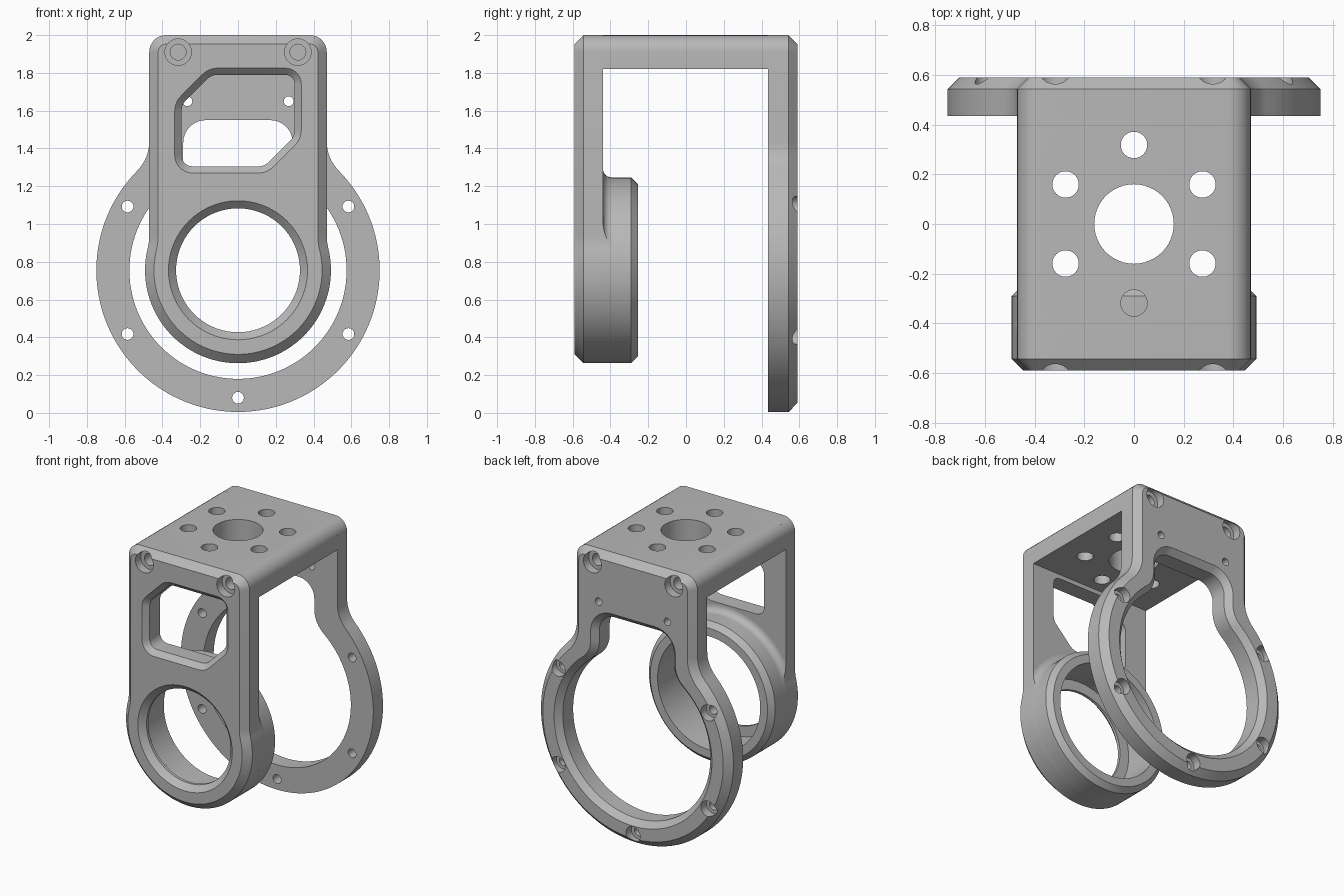
import bpy, bmesh
from math import sin, cos, pi, atan2, sqrt, radians
from mathutils import Vector

cube = bpy.data.objects.get("Cube")
if cube:
    bpy.data.objects.remove(cube, do_unlink=True)

metal = bpy.data.materials.new("grey_metal")
metal.use_nodes = True
GREY = (0.48, 0.48, 0.48, 1)
metal.diffuse_color = GREY
metal.node_tree.nodes["Principled BSDF"].inputs["Base Color"].default_value = GREY

RING_Z = 0.755           # shared axis height of both rings
FRONT, ARM_BACK = -0.59, -0.44
PLATE_FRONT, BACK = 0.435, 0.59
HALF, TOP, CHAMFER = 0.47, 2.0, 0.047


def arc(cx, cz, r, a0, a1, n):
    return [Vector((cx + r * cos(a0 + (a1 - a0) * i / n),
                    cz + r * sin(a0 + (a1 - a0) * i / n))) for i in range(n + 1)]


def circle(x, z, r, n=32):
    return arc(x, z, r, 0, 2 * pi, n)[:-1]


def keyhole(w, top, corner, r, f):
    """Circle of radius r blended by fillets f into a neck of half width w."""
    dz = sqrt((r + f) ** 2 - (w + f) ** 2)
    phi = atan2(dz, w + f)
    half = arc(0, RING_Z, r, -pi / 2, phi, 44)
    half += arc(w + f, RING_Z + dz, f, phi + pi, pi, 10)[1:]
    half += arc(w - corner, top - corner, corner, 0, pi / 2, 8)
    return half + [Vector((-p.x, p.y)) for p in reversed(half[1:])]


def rounded(corners):
    """Convex counter-clockwise polygon of (x, z, radius) corners."""
    pts = []
    for i, (x, z, r) in enumerate(corners):
        p = Vector((x, z))
        if r == 0:
            pts.append(p)
            continue
        a = (Vector(corners[i - 1][:2]) - p).normalized()
        b = (Vector(corners[(i + 1) % len(corners)][:2]) - p).normalized()
        half = a.angle(b) / 2
        c = p + (a + b).normalized() * r / sin(half)
        start = atan2(-a.x, a.y) + pi
        start = atan2(*reversed(p + a * (r / sin(half) * cos(half)) - c))
        pts += arc(c.x, c.y, r, start, start + pi - 2 * half, 7)
    return pts


def offset(pts, d):
    out = []
    for i, p in enumerate(pts):
        e1 = (p - pts[i - 1]).normalized()
        e2 = (pts[(i + 1) % len(pts)] - p).normalized()
        n1, n2 = Vector((e1.y, -e1.x)), Vector((e2.y, -e2.x))
        out.append(p + (n1 + n2) * (d / (1 + n1.dot(n2))))
    return out


def loft(name, pts, sections):
    """Closed solid through copies of an outline at (y, outward offset)."""
    bm = bmesh.new()
    rings = [[bm.verts.new((p.x, y, p.y)) for p in offset(pts, d)]
             for y, d in sections]
    n = len(pts)
    for a, b in zip(rings, rings[1:]):
        for i in range(n):
            j = (i + 1) % n
            bm.faces.new((a[i], a[j], b[j], b[i]))
    bm.faces.new(rings[0])
    bm.faces.new(rings[-1])
    bmesh.ops.recalc_face_normals(bm, faces=bm.faces)
    mesh = bpy.data.meshes.new(name)
    bm.to_mesh(mesh)
    bm.free()
    mesh.materials.append(metal)
    obj = bpy.data.objects.new(name, mesh)
    bpy.context.collection.objects.link(obj)
    return obj


def activate(obj):
    bpy.ops.object.select_all(action='DESELECT')
    obj.select_set(True)
    bpy.context.view_layer.objects.active = obj


def boolean(obj, cutter, operation='DIFFERENCE'):
    activate(obj)
    mod = obj.modifiers.new("cut", 'BOOLEAN')
    mod.operation, mod.solver, mod.object = operation, 'EXACT', cutter
    bpy.ops.object.modifier_apply(modifier=mod.name)
    bpy.data.objects.remove(cutter, do_unlink=True)


def screw_hole(obj, x, z, face, inward, r, head, depth=0.06):
    """Through hole with a counterbore sunk from the given face."""
    boolean(obj, loft("hole_cutter", circle(x, z, r, 24), [
        (face - inward * 0.05, head - r), (face + inward * depth, head - r),
        (face + inward * depth, 0), (face + inward * 0.2, 0)]))


# Front arm: rounded plate ending in a ring
arm_outline = keyhole(HALF, TOP, 0.09, 0.492, 0.3)
arm = loft("front_arm", arm_outline,
           [(FRONT, -CHAMFER), (FRONT + CHAMFER, 0), (ARM_BACK, 0)])
boolean(arm, loft("bore_cutter", circle(0, RING_Z, 0.328, 72), [
    (FRONT - 0.02, 0.06), (FRONT + 0.04, 0), (-0.53, 0), (-0.53, 0.072), (-0.4, 0.072)]))
window = rounded([(-0.3, 1.305, 0.06), (0.14, 1.305, 0.08), (0.3, 1.465, 0.08),
                  (0.3, 1.79, 0.05), (-0.14, 1.79, 0.08), (-0.3, 1.63, 0.08)])
boolean(arm, loft("window_cutter", window, [
    (FRONT - 0.02, 0.055), (FRONT + 0.035, 0), (-0.4, 0)]))

# Bearing boss behind the arm ring
boss = loft("bearing_boss", circle(0, RING_Z, 0.492, 96),
            [(ARM_BACK, 0), (-0.29, 0), (-0.255, -0.035)])
boolean(boss, loft("boss_cutter", circle(0, RING_Z, 0.4, 72), [(-0.5, 0), (-0.2, 0)]))

# Fillet between boss and arm, trimmed to the arm outline
FILLET = 0.045
steps = [i * pi / 12 for i in range(7)]
fillet = loft("boss_fillet", circle(0, RING_Z, 0.492, 96),
              [(ARM_BACK + FILLET * (1 - cos(a)), FILLET * (1 - sin(a))) for a in steps])
boolean(fillet, loft("fillet_bore", circle(0, RING_Z, 0.45, 72), [(-0.5, 0), (-0.2, 0)]))
boolean(fillet, loft("fillet_trim", arm_outline, [(-0.5, 0), (-0.2, 0)]), 'INTERSECT')

# Back plate: large ring with a neck opening
plate = loft("back_plate", keyhole(HALF, TOP, 0.09, 0.75, 0.22),
             [(PLATE_FRONT, 0), (BACK - CHAMFER, 0), (BACK, -CHAMFER)])
boolean(plate, loft("opening_cutter", keyhole(0.29, 1.55, 0.12, 0.575, 0.2), [
    (0.4, 0), (BACK - 0.04, 0), (BACK + 0.02, 0.06)]))
for angle in (-150, -90, -30, 30, 150):
    a = radians(angle)
    screw_hole(plate, 0.675 * cos(a), RING_Z + 0.675 * sin(a), BACK, -1, 0.031, 0.055)
for side in (-1, 1):
    screw_hole(plate, side * 0.268, 1.65, BACK, -1, 0.026, 0.026)
    screw_hole(plate, side * 0.317, 1.91, BACK, -1, 0.042, 0.07)
    screw_hole(arm, side * 0.317, 1.91, FRONT, 1, 0.042, 0.07)

# Top bridge joining both plates, with its bolt circle
bridge = loft("top_bridge", rounded([(-HALF, 1.82, 0), (HALF, 1.82, 0),
                                     (HALF, TOP, 0.09), (-HALF, TOP, 0.09)]),
              [(ARM_BACK, 0), (PLATE_FRONT, 0)])
holes = [(0, 0, 0.16)] + [(0.318 * cos(k * pi / 3 + pi / 2),
                           0.318 * sin(k * pi / 3 + pi / 2), 0.053) for k in range(6)]
for x, y, r in holes:
    bpy.ops.mesh.primitive_cylinder_add(vertices=48, radius=r, depth=1, location=(x, y, 1.9))
    boolean(bridge, bpy.context.object)

for part in (arm, boss, fillet, plate, bridge):
    activate(part)
    bpy.ops.object.shade_smooth_by_angle(angle=radians(30))
